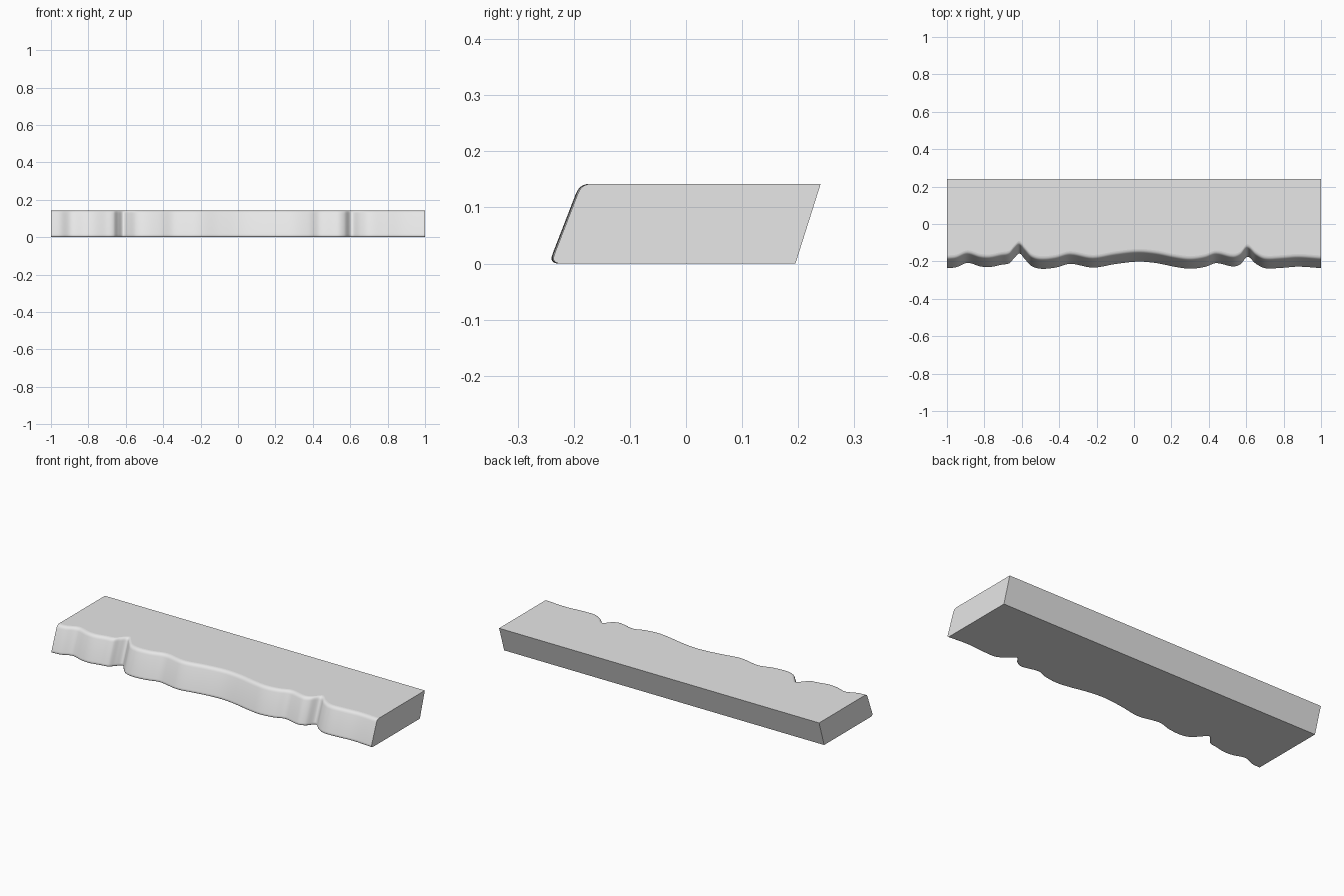
import bpy
import bmesh
import math

if "Cube" in bpy.data.objects:
    bpy.data.objects.remove(bpy.data.objects["Cube"], do_unlink=True)

HEIGHT = 0.142
LEAN = 0.055          # how far the front edge slopes back
BACK_LOW, BACK_HIGH = 0.195, 0.24
STEPS = 6             # samples between edge points

stone = bpy.data.materials.new("light_grey_stone")
stone.use_nodes = True
grey = (0.8, 0.8, 0.8, 1)
stone.diffuse_color = grey
stone.node_tree.nodes["Principled BSDF"].inputs["Base Color"].default_value = grey

# Wavy lower front edge, seen from above
EDGE = [(-1, -.235), (-.95, -.23), (-.89, -.207), (-.82, -.226), (-.77, -.229),
        (-.71, -.217), (-.665, -.208), (-.64, -.18), (-.612, -.157), (-.585, -.185),
        (-.55, -.222), (-.5, -.238), (-.42, -.232), (-.34, -.212), (-.22, -.232),
        (-.1, -.213), (.02, -.2), (.12, -.208), (.22, -.228), (.3, -.238),
        (.38, -.228), (.44, -.208), (.53, -.226), (.57, -.213), (.607, -.174),
        (.65, -.21), (.7, -.235), (.78, -.234), (.88, -.227), (1, -.235)]


def smooth_path(points):
    """Cubic through the points, with slopes taken from the neighbours."""
    last = len(points) - 1
    slopes = []
    for i in range(last + 1):
        a, b = points[max(i - 1, 0)], points[min(i + 1, last)]
        slopes.append((b[1] - a[1]) / (b[0] - a[0]))
    path = []
    for i in range(last):
        (x0, y0), (x1, y1) = points[i], points[i + 1]
        w = x1 - x0
        for k in range(STEPS):
            t = k / STEPS
            y = ((2*t**3 - 3*t**2 + 1) * y0 + (t**3 - 2*t**2 + t) * w * slopes[i]
                 + (3*t**2 - 2*t**3) * y1 + (t**3 - t**2) * w * slopes[i + 1])
            path.append((x0 + w * t, y))
    return path + [points[-1]]


def rounded(corner, before, after, count=5):
    """Soft corner between two tangent points."""
    out = []
    for k in range(count + 1):
        t = k / count
        out.append(tuple((1-t)**2 * a + 2*t*(1-t) * c + t*t * b
                         for a, c, b in zip(before, corner, after)))
    return out


# Sloped front cross-section as (y offset, z), from bottom to top
ease = 0.018
rise = ease / math.hypot(LEAN, HEIGHT)
front = rounded((-.006, 0), (ease - .006, 0), (LEAN * rise - .006, HEIGHT * rise))
front += rounded((LEAN - .006, HEIGHT),
                 (LEAN * (1 - rise) - .006, HEIGHT * (1 - rise)),
                 (LEAN + ease - .006, HEIGHT))

# Sweep the section along the edge
bm = bmesh.new()
rings = []
for x, y in smooth_path(EDGE):
    section = [(y + dy, z) for dy, z in front]
    section += [(BACK_HIGH, HEIGHT), (BACK_LOW, 0)]
    rings.append([bm.verts.new((x, py, pz)) for py, pz in section])

n = len(rings[0])
for a, b in zip(rings, rings[1:]):
    for j in range(n):
        k = (j + 1) % n
        face = bm.faces.new((a[j], a[k], b[k], b[j]))
        face.smooth = j < len(front) - 1
bm.faces.new(rings[0])
bm.faces.new(rings[-1][::-1])
bmesh.ops.recalc_face_normals(bm, faces=bm.faces)

mesh = bpy.data.meshes.new("wavy_edge_slab")
bm.to_mesh(mesh)
bm.free()
mesh.materials.append(stone)
slab = bpy.data.objects.new("wavy_edge_slab", mesh)
bpy.context.collection.objects.link(slab)
